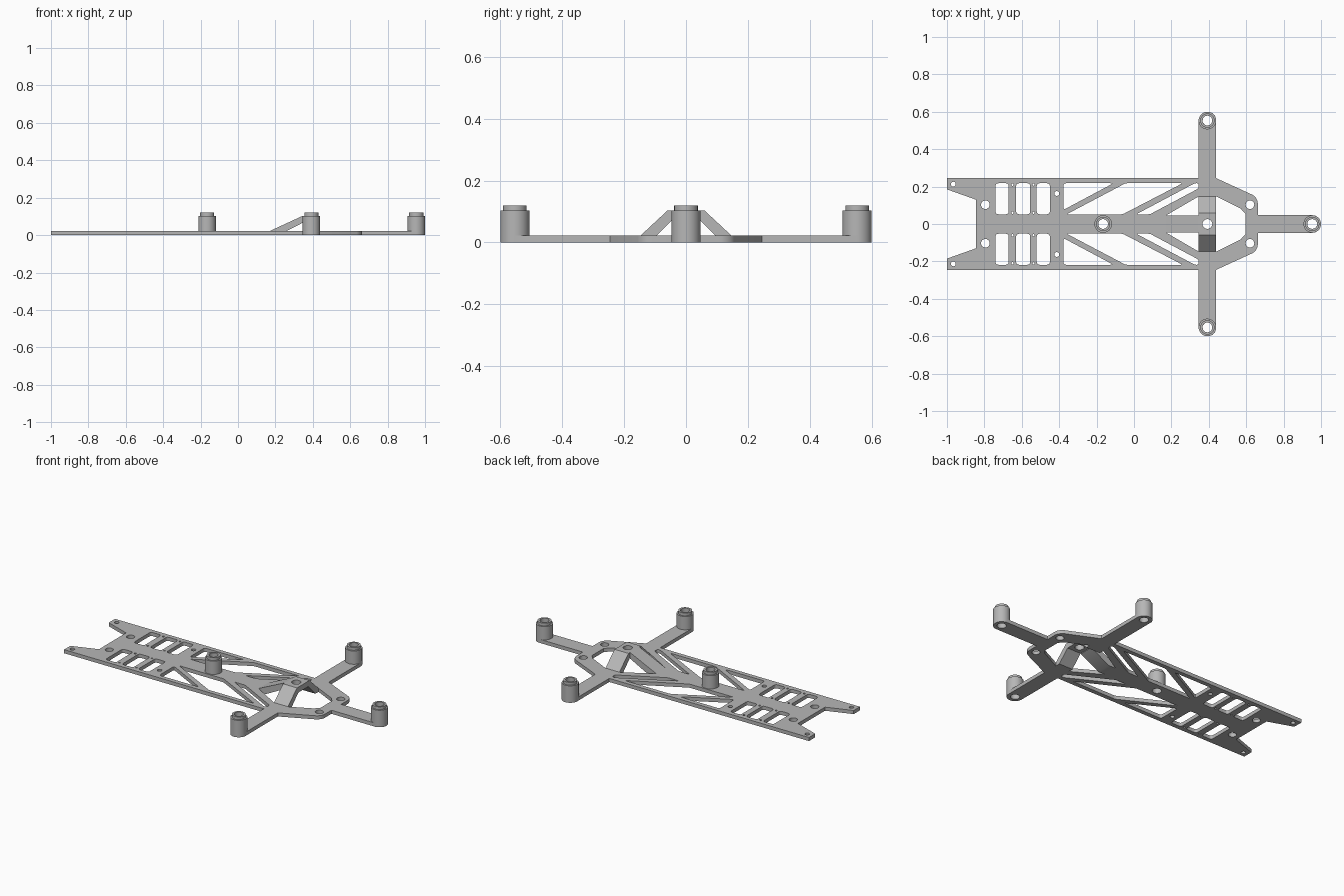
import bpy, bmesh
from math import sin, cos, pi
from mathutils import Vector

if "Cube" in bpy.data.objects:
    bpy.data.objects.remove(bpy.data.objects["Cube"], do_unlink=True)

THICK = 0.022      # plate thickness
R = 0.047          # arm half width and post radius
BORE = 0.026       # post bore
TOP = 0.103        # bridge and post shoulder height
ARM_X, ARM_Y, TIP_X, MID_X = 0.3925, 0.553, 0.953, -0.165

grey = bpy.data.materials.new("plain_grey")
grey.use_nodes = True
grey.diffuse_color = (0.47, 0.47, 0.47, 1)
grey.node_tree.nodes["Principled BSDF"].inputs["Base Color"].default_value = (0.47, 0.47, 0.47, 1)


def arc(x, y, r, start, end, steps):
    angles = [start + (end - start) * i / steps for i in range(steps + 1)]
    return [(x + r * cos(a), y + r * sin(a)) for a in angles]


def circle(x, y, r, steps=32):
    return arc(x, y, r, 0, 2 * pi, steps)[:-1]


def mirror(points):
    return [(x, -y) for x, y in reversed(points)]


def rounded(points, cut=0.016, steps=4):
    """Round every corner of a polygon."""
    out = []
    for i, p in enumerate(points):
        p = Vector(p)
        to_a = Vector(points[i - 1]) - p
        to_b = Vector(points[(i + 1) % len(points)]) - p
        a = p + to_a.normalized() * min(cut, to_a.length * 0.45)
        b = p + to_b.normalized() * min(cut, to_b.length * 0.45)
        for k in range(steps + 1):
            t = k / steps
            out.append(tuple(a * (1 - t) ** 2 + p * 2 * t * (1 - t) + b * t * t))
    return out


def finish(name, bm):
    bmesh.ops.remove_doubles(bm, verts=bm.verts, dist=0.0001)
    bmesh.ops.recalc_face_normals(bm, faces=bm.faces)
    mesh = bpy.data.meshes.new(name)
    bm.to_mesh(mesh)
    bm.free()
    mesh.materials.clear()
    mesh.materials.append(grey)
    ob = bpy.data.objects.new(name, mesh)
    bpy.context.collection.objects.link(ob)
    bpy.ops.object.select_all(action='DESELECT')
    ob.select_set(True)
    bpy.context.view_layer.objects.active = ob
    bpy.ops.object.shade_smooth_by_angle(angle=pi / 6)
    return ob


def sheet(name, loops, z0, z1):
    """Flat sheet: first loop is the outline, the others are holes."""
    curve = bpy.data.curves.new(name + "_curve", 'CURVE')
    curve.dimensions = '2D'
    curve.fill_mode = 'BOTH'
    curve.extrude = (z1 - z0) / 2
    for loop in loops:
        spline = curve.splines.new('POLY')
        spline.points.add(len(loop) - 1)
        for point, (x, y) in zip(spline.points, loop):
            point.co = (x, y, 0, 1)
        spline.use_cyclic_u = True
    temp = bpy.data.objects.new(name + "_temp", curve)
    bpy.context.collection.objects.link(temp)
    bpy.context.view_layer.update()
    mesh = bpy.data.meshes.new_from_object(temp)
    bpy.data.objects.remove(temp, do_unlink=True)
    bpy.data.curves.remove(curve)
    bm = bmesh.new()
    bm.from_mesh(mesh)
    bpy.data.meshes.remove(mesh)
    bmesh.ops.translate(bm, verts=bm.verts, vec=(0, 0, (z0 + z1) / 2))
    return finish(name, bm)


def prism(name, profile, place, start, end):
    """Extrude a side profile; place(u, z, w) gives the position."""
    bm = bmesh.new()
    rings = [[bm.verts.new(place(u, z, w)) for u, z in profile] for w in (start, end)]
    for ring in rings:
        bm.faces.new(ring)
    for i in range(len(profile)):
        bm.faces.new((rings[0][i - 1], rings[0][i], rings[1][i], rings[1][i - 1]))
    return finish(name, bm)


def post(name, x, y, steps=48):
    """Hollow stepped post."""
    profile = [(BORE, THICK), (R, THICK), (R, TOP), (0.038, TOP), (0.038, 0.12), (BORE, 0.12)]
    bm = bmesh.new()
    rings = [[bm.verts.new((px, py, z)) for px, py in circle(x, y, r, steps)] for r, z in profile]
    for j in range(len(rings)):
        for i in range(steps):
            bm.faces.new((rings[j - 1][i - 1], rings[j - 1][i], rings[j][i], rings[j][i - 1]))
    return finish(name, bm)


# Chassis outline, one half then mirrored
half = arc(TIP_X, 0, R, 0, pi / 2, 16) + [(0.662, R)]
half += arc(0.607, 0.108, 0.055, 0, pi / 3, 8)
half += [(ARM_X + R, 0.245)] + arc(ARM_X, ARM_Y, R, 0, pi, 32)
half += [(ARM_X - R, 0.245), (-1, 0.245), (-1, 0.185), (-0.845, 0.13)]
outline = half + mirror(half)[:-1]

# Pockets on one side
LOW, HIGH = 0.052, 0.218
pockets = [rounded([(a, LOW), (b, LOW), (b, HIGH), (a, HIGH)])
           for a, b in ((-0.74, -0.67), (-0.63, -0.555), (-0.52, -0.45))]
pockets += [
    rounded([(-0.378, HIGH), (-0.378, 0.075), (-0.11, HIGH)]),
    rounded([(-0.36, LOW), (-0.06, LOW), (0.26, HIGH), (-0.045, HIGH)], 0.01),
    rounded([(0.012, LOW), (0.085, LOW), (0.345, 0.19), (0.345, HIGH), (0.325, HIGH)], 0.01),
]

# Screw holes on one side
for x, y, r in ((-0.795, 0.103, 0.023), (0.62, 0.103, 0.023), (-0.966, 0.213, 0.013),
                (-0.413, 0.163, 0.013)):
    pockets.append(circle(x, y, r, 24))
for x in (-0.65, -0.538):
    for y in (0.06, 0.21):
        pockets.append(circle(x, y, 0.006, 12))
pockets.append(circle(ARM_X, ARM_Y, BORE))

# Opening under the bridge
opening = [(0.17, 0.045), (0.345, 0.147), (0.44, 0.147), (0.57, 0.083), (0.595, 0.055)]
opening = opening + mirror(opening)

holes = pockets + [mirror(p) for p in pockets]
holes += [opening, circle(MID_X, 0, BORE), circle(TIP_X, 0, BORE)]
sheet("chassis_plate", [outline] + holes, 0, THICK)

# Raised bridge with three ramps
x0, x1 = ARM_X - R, ARM_X + R
sheet("bridge_top", [[(x0, -0.06), (x1, -0.06), (x1, 0.06), (x0, 0.06)],
                     circle(ARM_X, 0, BORE)], 0.07, TOP)
side_ramp = [(0.147, 0), (0.147, THICK), (0.06, TOP), (0.06, 0.07), (0.047, 0.07), (0.117, 0)]
for side, s in (("left", 1), ("right", -1)):
    prism("bridge_ramp_" + side, side_ramp, lambda u, z, w, s=s: (w, s * u, z), x0, x1)
long_ramp = [(0.17, 0), (0.17, THICK), (x0, TOP), (x0, 0.066), (0.218, 0)]
prism("bridge_ramp_long", long_ramp, lambda u, z, w: (u, w, z), -0.045, 0.045)

# Mounting posts
post("post_left", ARM_X, ARM_Y)
post("post_right", ARM_X, -ARM_Y)
post("post_tip", TIP_X, 0)
post("post_middle", MID_X, 0)
